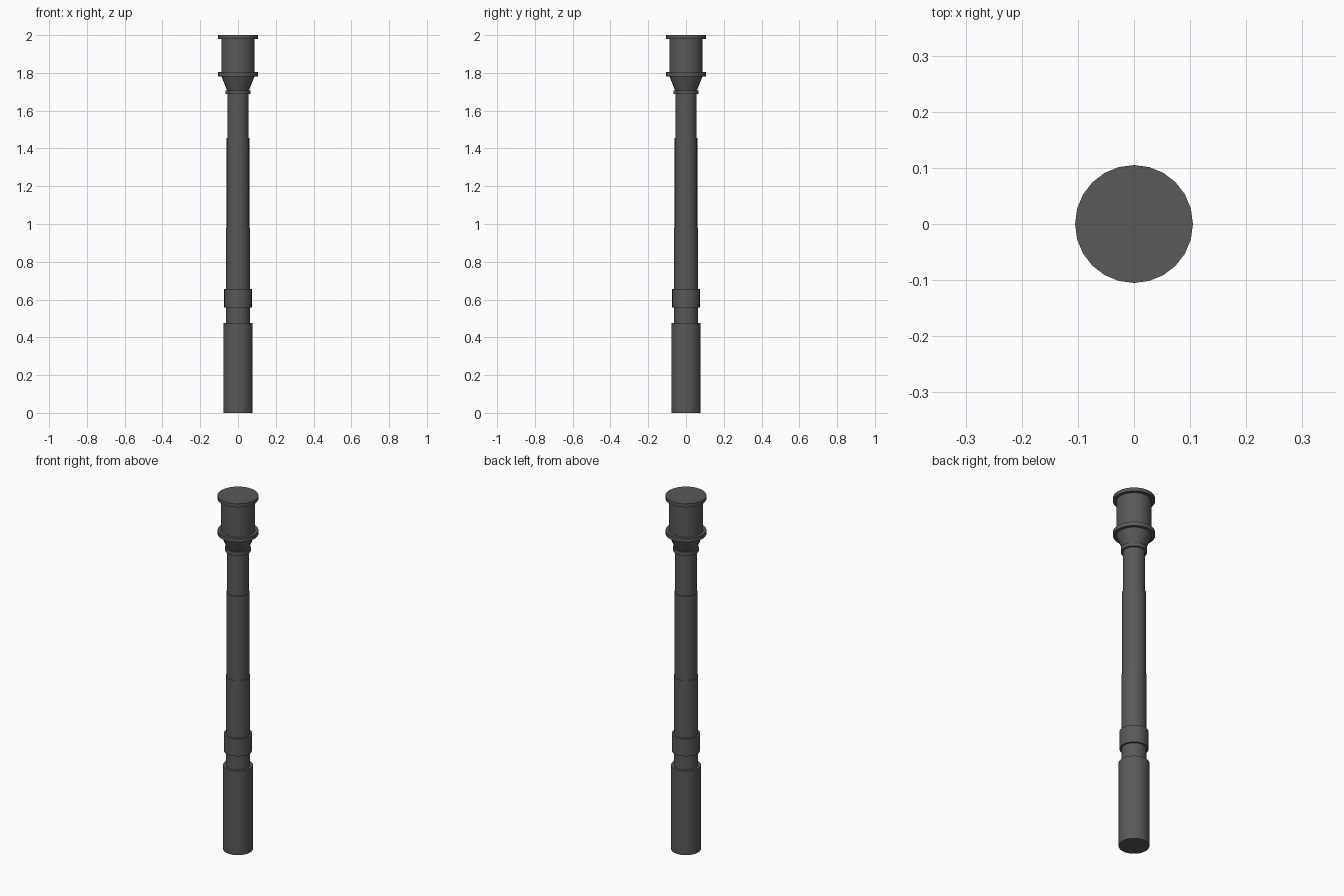
import bpy
import math

if "Cube" in bpy.data.objects:
    bpy.data.objects.remove(bpy.data.objects["Cube"])

SIDES = 24

dark = bpy.data.materials.new("dark_grey")
dark.diffuse_color = (0.1, 0.1, 0.1, 1)
dark.use_nodes = True
dark.node_tree.nodes["Principled BSDF"].inputs["Base Color"].default_value = dark.diffuse_color


def turned(name, z0, z1, r0, r1=None):
    """Round section from z0 to z1, tapering from r0 to r1."""
    r1 = r0 if r1 is None else r1
    bpy.ops.mesh.primitive_cone_add(
        vertices=SIDES, radius1=r0, radius2=r1, depth=z1 - z0,
        location=(0, 0, (z0 + z1) / 2))
    ob = bpy.context.object
    ob.name = name
    ob.data.materials.append(dark)
    bpy.ops.object.shade_smooth_by_angle(angle=math.radians(30))
    return ob


# Handle end
turned("handle", 0.0, 0.475, 0.077)
turned("handle_neck", 0.475, 0.557, 0.063)
turned("collar", 0.557, 0.655, 0.073)

# Shaft in three stepped lengths
turned("shaft_lower", 0.655, 0.98, 0.063)
turned("shaft_middle", 0.98, 1.455, 0.060)
turned("shaft_upper", 1.455, 1.687, 0.056)

# Head: ring, flare, flange, drum and cap
turned("neck_ring", 1.687, 1.708, 0.066)
turned("flare", 1.708, 1.782, 0.058, 0.088)
turned("lower_flange", 1.782, 1.804, 0.105)
turned("drum", 1.804, 1.98, 0.088)
turned("cap", 1.98, 2.0, 0.105)
